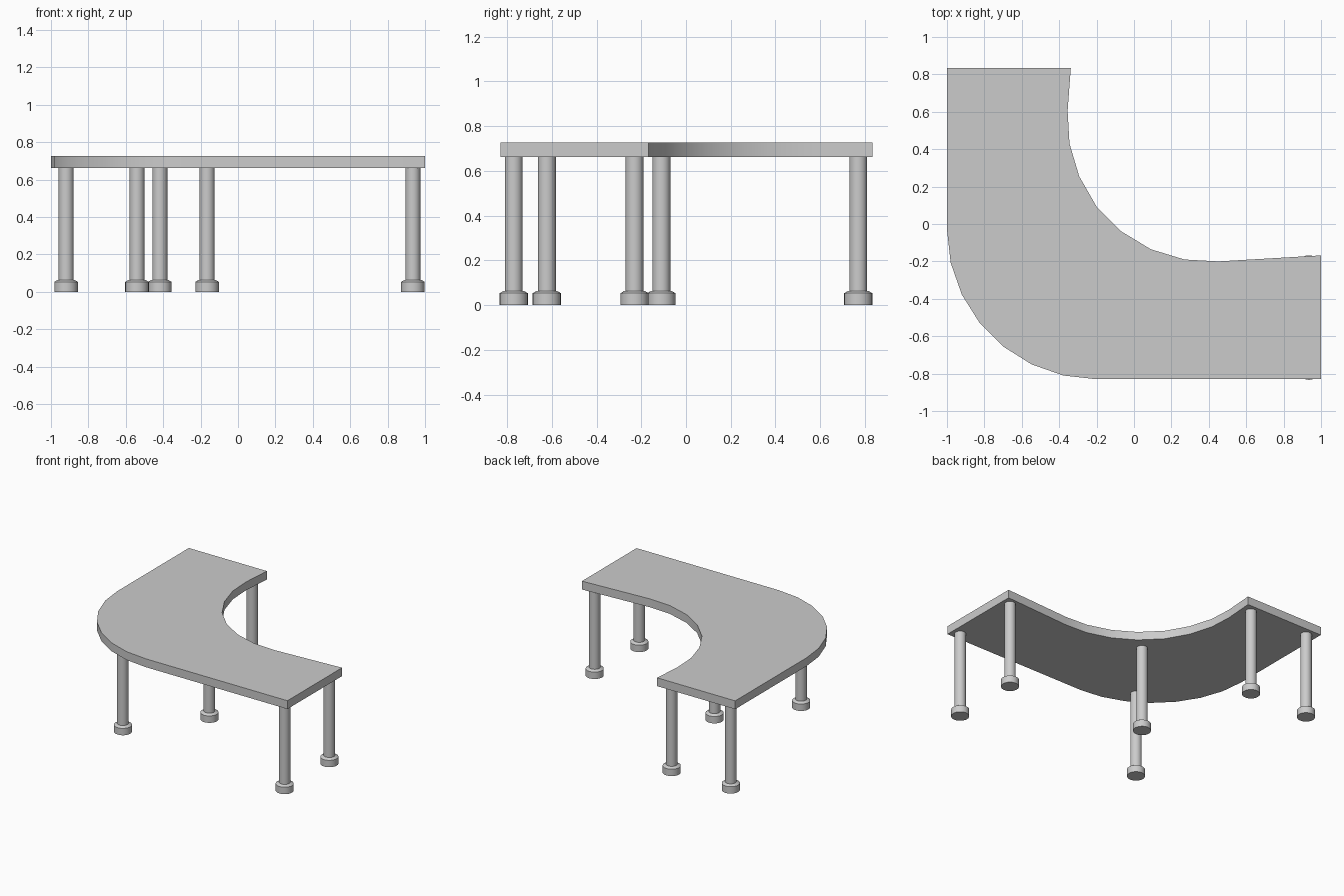
import bpy, bmesh, math

if "Cube" in bpy.data.objects:
    bpy.data.objects.remove(bpy.data.objects["Cube"])

def finish(name, bm):
    bmesh.ops.recalc_face_normals(bm, faces=bm.faces)
    me = bpy.data.meshes.new(name)
    bm.to_mesh(me)
    bm.free()
    ob = bpy.data.objects.new(name, me)
    bpy.context.collection.objects.link(ob)
    bpy.ops.object.select_all(action='DESELECT')
    ob.select_set(True)
    bpy.context.view_layer.objects.active = ob
    bpy.ops.object.shade_smooth_by_angle(angle=math.radians(30))
    return ob

def lathe(name, profile, x, y, sides=24):
    """Closed round solid from (radius, z) pairs, bottom to top."""
    bm = bmesh.new()
    rings = [[bm.verts.new((x + r * math.cos(2 * math.pi * i / sides),
                            y + r * math.sin(2 * math.pi * i / sides), z))
              for i in range(sides)] for r, z in profile]
    for a, b in zip(rings, rings[1:]):
        for i in range(sides):
            j = (i + 1) % sides
            bm.faces.new((a[i], a[j], b[j], b[i]))
    bm.faces.new(rings[0])
    bm.faces.new(rings[-1])
    return finish(name, bm)

# Tabletop: rounded outer corner, swept inner edge
TOP, UNDER = 0.727, 0.663
outer = [(-0.2 - 0.8 * math.cos(a), -0.03 - 0.8 * math.sin(a))
         for a in (math.pi / 2 * i / 7 for i in range(8))]
inner = [(1, -0.168), (0.45, -0.2), (0.27, -0.19), (0.09, -0.135),
         (-0.067, -0.04), (-0.2, 0.093), (-0.293, 0.255), (-0.345, 0.43),
         (-0.355, 0.605), (-0.338, 0.833)]
outline = [(-1, 0.833)] + outer + [(1, -0.83)] + inner
bm = bmesh.new()
face = bm.faces.new([bm.verts.new((x, y, UNDER)) for x, y in outline])
ext = bmesh.ops.extrude_face_region(bm, geom=[face], use_keep_orig=True)
bmesh.ops.translate(bm, vec=(0, 0, TOP - UNDER),
                    verts=[v for v in ext['geom'] if isinstance(v, bmesh.types.BMVert)])
finish("tabletop", bm)

# Legs and their foot caps
legs = {"left_outer": (-0.919, 0.77), "left_inner": (-0.418, 0.77),
        "corner_outer": (-0.54, -0.622), "corner_inner": (-0.165, -0.11),
        "right_inner": (0.935, -0.23), "right_outer": (0.935, -0.77)}
for name, (x, y) in legs.items():
    lathe(name + "_leg", [(0.04, 0.05), (0.04, UNDER)], x, y)
    lathe(name + "_foot", [(0.063, 0), (0.063, 0.053), (0.045, 0.064)], x, y)
